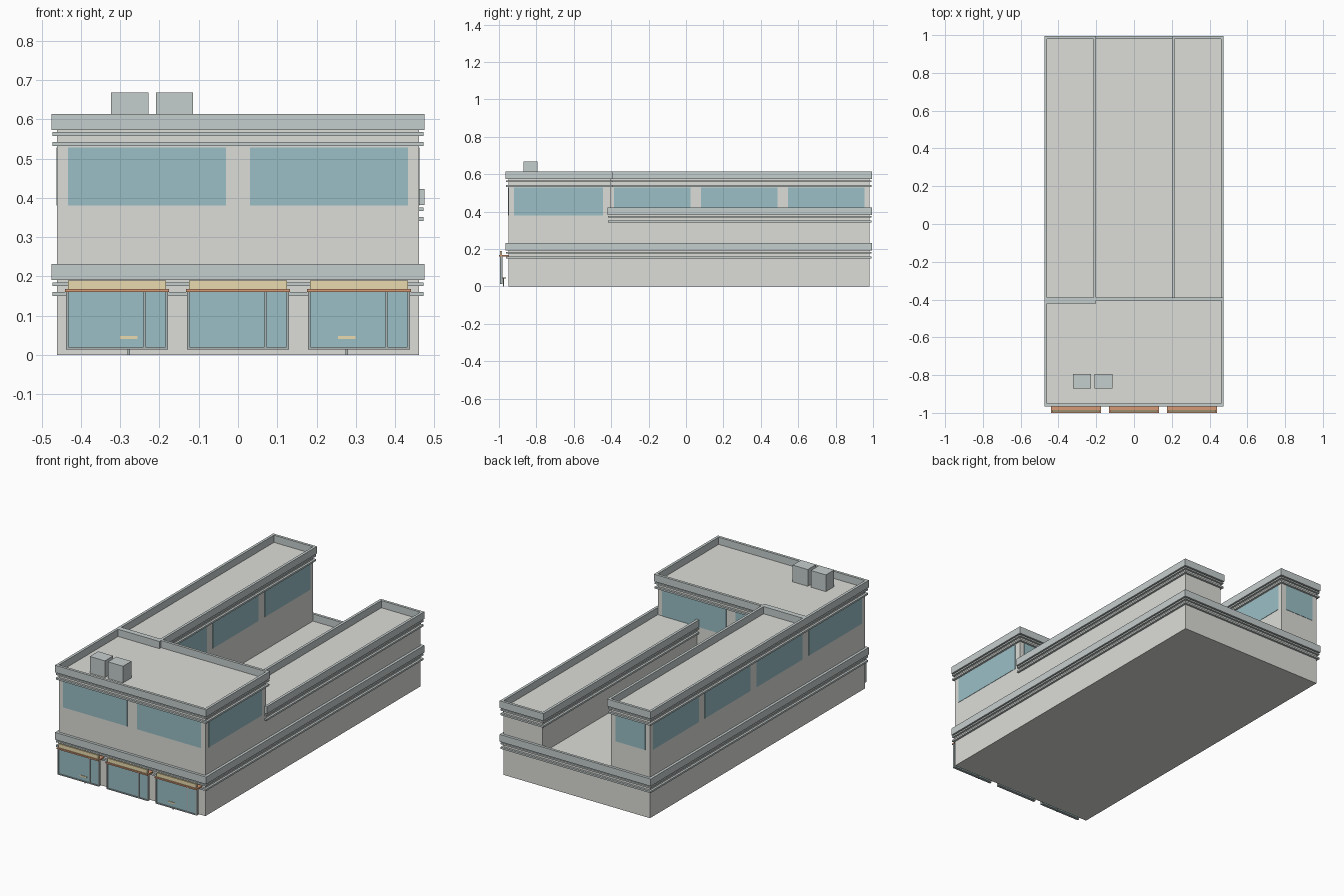
import bpy, bmesh

if "Cube" in bpy.data.objects:
    bpy.data.objects.remove(bpy.data.objects["Cube"])


def material(name, rgb):
    m = bpy.data.materials.new(name)
    m.diffuse_color = (*rgb, 1)
    m.use_nodes = True
    m.node_tree.nodes["Principled BSDF"].inputs["Base Color"].default_value = m.diffuse_color
    return m


WALL = material("wall_stone", (0.72, 0.73, 0.69))
TRIM = material("trim_grey", (0.56, 0.62, 0.61))
GLASS = material("window_glass", (0.32, 0.52, 0.56))
TAN = material("tan_panel", (0.82, 0.70, 0.42))
RUST = material("rust_awning", (0.68, 0.33, 0.18))
FRAME = material("frame_grey", (0.42, 0.47, 0.47))


def finish(name, bm, mat):
    bmesh.ops.recalc_face_normals(bm, faces=bm.faces)
    me = bpy.data.meshes.new(name)
    bm.to_mesh(me)
    bm.free()
    me.materials.append(mat)
    ob = bpy.data.objects.new(name, me)
    bpy.context.collection.objects.link(ob)
    return ob


def box(name, x0, x1, y0, y1, z0, z1, mat):
    bm = bmesh.new()
    bmesh.ops.create_cube(bm, size=1)
    for v in bm.verts:
        v.co = ((x0 + x1) / 2 + v.co.x * (x1 - x0),
                (y0 + y1) / 2 + v.co.y * (y1 - y0),
                (z0 + z1) / 2 + v.co.z * (z1 - z0))
    return finish(name, bm, mat)


def ring(name, x0, x1, y0, y1, z0, z1, out, mat):
    """Rectangular band hugging the outside of a footprint."""
    bm = bmesh.new()
    loops = []
    for o, z in ((0, z0), (out, z0), (out, z1), (0, z1)):
        loops.append([bm.verts.new(c) for c in (
            (x0 - o, y0 - o, z), (x1 + o, y0 - o, z),
            (x1 + o, y1 + o, z), (x0 - o, y1 + o, z))])
    for i in range(4):
        a, b = loops[i], loops[(i + 1) % 4]
        for k in range(4):
            j = (k + 1) % 4
            bm.faces.new((a[k], a[j], b[j], b[k]))
    return finish(name, bm, mat)


def block(name, x0, x1, y0, y1, z0, z1):
    """Walls with a flat roof, raised parapet and two string courses."""
    box(name + "_walls", x0, x1, y0, y1, z0, z1, WALL)
    ring(name + "_parapet", x0, x1, y0, y1, z1, z1 + 0.041, 0.015, TRIM)
    ring(name + "_upper_course", x0, x1, y0, y1, z1 - 0.015, z1 - 0.006, 0.012, TRIM)
    ring(name + "_lower_course", x0, x1, y0, y1, z1 - 0.041, z1 - 0.031, 0.012, TRIM)


# Main volumes
block("ground_floor", -0.46, 0.46, -0.95, 0.98, 0, 0.191)
block("front_block", -0.46, 0.46, -0.95, -0.405, 0.191, 0.573)
block("tall_wing", -0.46, -0.215, -0.405, 0.98, 0.191, 0.573)
block("low_wing", 0.215, 0.46, -0.405, 0.98, 0.191, 0.382)

# Upper storey windows
T = 0.002
Z0, Z1 = 0.38, 0.528
for y, face in ((-0.95, "front"), (-0.405, "rear")):
    for s, side in ((-1, "left"), (1, "right")):
        a, b = sorted((s * 0.03, s * 0.433))
        box(f"{face}_window_{side}", a, b, y - T, y + T, Z0, Z1, GLASS)
for x, side in ((-0.46, "left"), (0.46, "right")):
    box(f"front_block_window_{side}", x - T, x + T, -0.92, -0.445, Z0, Z1, GLASS)
for x, side in ((-0.46, "outer"), (-0.215, "court")):
    for i, y in enumerate((-0.385, 0.08, 0.545)):
        box(f"wing_window_{side}_{i}", x - T, x + T, y, y + 0.41, Z0, Z1, GLASS)
box("wing_window_end", -0.43, -0.245, 0.98 - T, 0.98 + T, Z0, Z1, GLASS)

# Rooftop vent units
for i, x in enumerate((-0.323, -0.209)):
    box(f"roof_vent_{i}", x, x + 0.095, -0.87, -0.795, 0.573, 0.668, TRIM)

# Storefronts standing proud of the facade
for i, c in enumerate((-0.308, 0, 0.308)):
    n = f"storefront_{i}_"
    l, r, d = c - 0.13, c + 0.13, c + 0.07
    box(n + "glass", l + 0.004, r - 0.004, -0.991, -0.987, 0.018, 0.16, GLASS)
    for part, a, b in (("left_post", l, l + 0.007), ("right_post", r - 0.007, r),
                       ("door_post", d - 0.003, d + 0.003)):
        box(n + part, a, b, -0.995, -0.981, 0.015, 0.161, FRAME)
    box(n + "sill", l, r, -0.995, -0.981, 0.014, 0.02, FRAME)
    box(n + "awning", l - 0.002, r + 0.002, -1.0, -0.95, 0.16, 0.168, RUST)
    box(n + "sign_panel", l + 0.005, r - 0.005, -0.994, -0.984, 0.168, 0.19, TAN)

# Small pedestal tables at the outer storefronts
for i, x in enumerate((-0.278, 0.277)):
    box(f"table_top_{i}", x - 0.022, x + 0.022, -0.994, -0.962, 0.041, 0.048, TAN)
    box(f"table_leg_{i}", x - 0.003, x + 0.003, -0.979, -0.973, 0, 0.041, FRAME)
